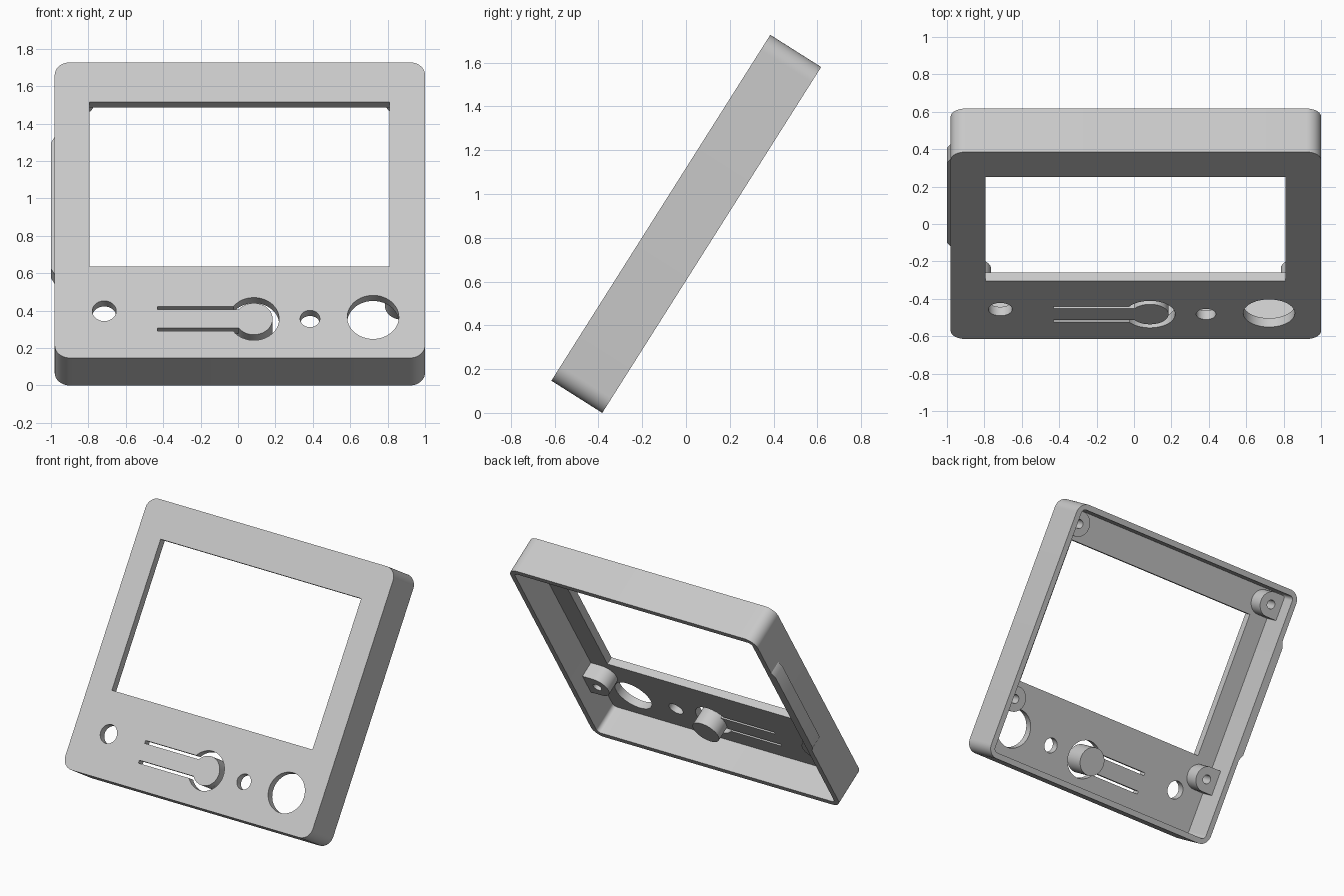
import bpy, bmesh
from math import sin, cos, asin, pi, radians
from mathutils import Matrix

cube = bpy.data.objects.get("Cube")
if cube:
    bpy.data.objects.remove(cube)

grey = bpy.data.materials.new("light grey plastic")
grey.use_nodes = True
GREY = (0.58, 0.58, 0.58, 1)
grey.diffuse_color = GREY
grey.node_tree.nodes["Principled BSDF"].inputs["Base Color"].default_value = GREY

# The bezel is drawn flat (x across, y up the face, depth behind it), then leaned back
LEAN = Matrix.Translation((0, -0.615, 0.147)) @ Matrix.Rotation(radians(57.67), 4, "X")
LEFT, RIGHT, HEIGHT = -0.98, 1.0, 1.87
PLATE, DEPTH, WALL = 0.056, 0.275, 0.04


def arc(cx, cy, r, start, end, n=24):
    return [(cx + r * cos(start + (end - start) * i / n),
             cy + r * sin(start + (end - start) * i / n)) for i in range(n + 1)]


def circle(cx, cy, r, n=48):
    return arc(cx, cy, r, 0, 2 * pi, n)[:-1]


def rectangle(x0, y0, x1, y1):
    return [(x0, y0), (x1, y0), (x1, y1), (x0, y1)]


def rounded(x0, y0, x1, y1, r):
    corners = [(x1 - r, y1 - r), (x0 + r, y1 - r), (x0 + r, y0 + r), (x1 - r, y0 + r)]
    return [p for i, (cx, cy) in enumerate(corners)
            for p in arc(cx, cy, r, i * pi / 2, (i + 1) * pi / 2, 10)]


def slab(name, outlines, front, back):
    """Extrude a flat outline with holes between two depths."""
    curve = bpy.data.curves.new(name, "CURVE")
    curve.dimensions = "2D"
    curve.fill_mode = "BOTH"
    curve.extrude = (back - front) / 2
    for points in outlines:
        spline = curve.splines.new("POLY")
        spline.points.add(len(points) - 1)
        for point, (x, y) in zip(spline.points, points):
            point.co = (x, y, 0, 1)
        spline.use_cyclic_u = True
    helper = bpy.data.objects.new(name + " outline", curve)
    bpy.context.scene.collection.objects.link(helper)
    graph = bpy.context.evaluated_depsgraph_get()
    mesh = bpy.data.meshes.new_from_object(helper.evaluated_get(graph))
    bpy.data.objects.remove(helper)

    bm = bmesh.new()
    bm.from_mesh(mesh)
    bmesh.ops.remove_doubles(bm, verts=bm.verts, dist=0.0001)
    bmesh.ops.recalc_face_normals(bm, faces=bm.faces)
    bmesh.ops.translate(bm, verts=bm.verts, vec=(0, 0, -(front + back) / 2))
    bm.to_mesh(mesh)
    bm.free()

    mesh.name = name
    mesh.materials.clear()
    mesh.materials.append(grey)
    obj = bpy.data.objects.new(name, mesh)
    bpy.context.scene.collection.objects.link(obj)
    obj.matrix_world = LEAN
    bpy.ops.object.select_all(action="DESELECT")
    obj.select_set(True)
    bpy.context.view_layer.objects.active = obj
    bpy.ops.object.shade_smooth_by_angle(angle=radians(30))
    return obj


# Slot that leaves a round push button on a springy arm
BX, BY, R_OUT, R_IN = 0.085, 0.247, 0.135, 0.1
ARM_END, ARM_OUT, ARM_IN = -0.43, 0.078, 0.058
a_out = pi - asin(ARM_OUT / R_OUT)
a_in = pi - asin(ARM_IN / R_IN)
button_slot = ([(ARM_END, BY + ARM_OUT)] + arc(BX, BY, R_OUT, a_out, -a_out, 40)
               + [(ARM_END, BY - ARM_OUT), (ARM_END, BY - ARM_IN)]
               + arc(BX, BY, R_IN, -a_in, a_in, 40) + [(ARM_END, BY + ARM_IN)])

# Front plate with screen window, button slot and round holes
outer = rounded(LEFT, 0, RIGHT, HEIGHT, 0.08)
slab("front_plate", [
    outer,
    rectangle(-0.795, 0.578, 0.81, 1.619),
    button_slot,
    circle(-0.715, 0.297, 0.064),
    circle(0.385, 0.248, 0.053),
    circle(0.722, 0.258, 0.138),
], 0, PLATE)

# Side walls, open at the back
inner = rounded(LEFT + WALL, WALL, RIGHT - WALL, HEIGHT - WALL, 0.03)
slab("side_walls", [outer, inner], PLATE, DEPTH)

# Plunger behind the push button
slab("button_plunger", [circle(BX, BY, R_IN)], PLATE, 0.16)

# Screw bosses joined to the side walls
BOSS_R = 0.09
for side, wall_x in (("right", LEFT + WALL), ("left", RIGHT - WALL)):
    inward = 1 if side == "right" else -1
    cx = wall_x + inward * 0.085
    for level, cy in (("lower", 0.44), ("upper", 1.73)):
        shape = [(cx + inward * (x - cx), y) for x, y in arc(cx, cy, BOSS_R, -pi / 2, pi / 2)]
        shape += [(wall_x, cy + BOSS_R), (wall_x, cy - BOSS_R)]
        slab(f"{level}_{side}_screw_boss", [shape, circle(cx, cy, 0.032, 24)], PLATE, 0.17)

# Raised strip with sloped ends on the outer right wall
slab("side_strip", [[(LEFT, 0.641), (-1.0, 0.68), (-1.0, 1.475), (LEFT, 1.513)]], 0.18, DEPTH)
